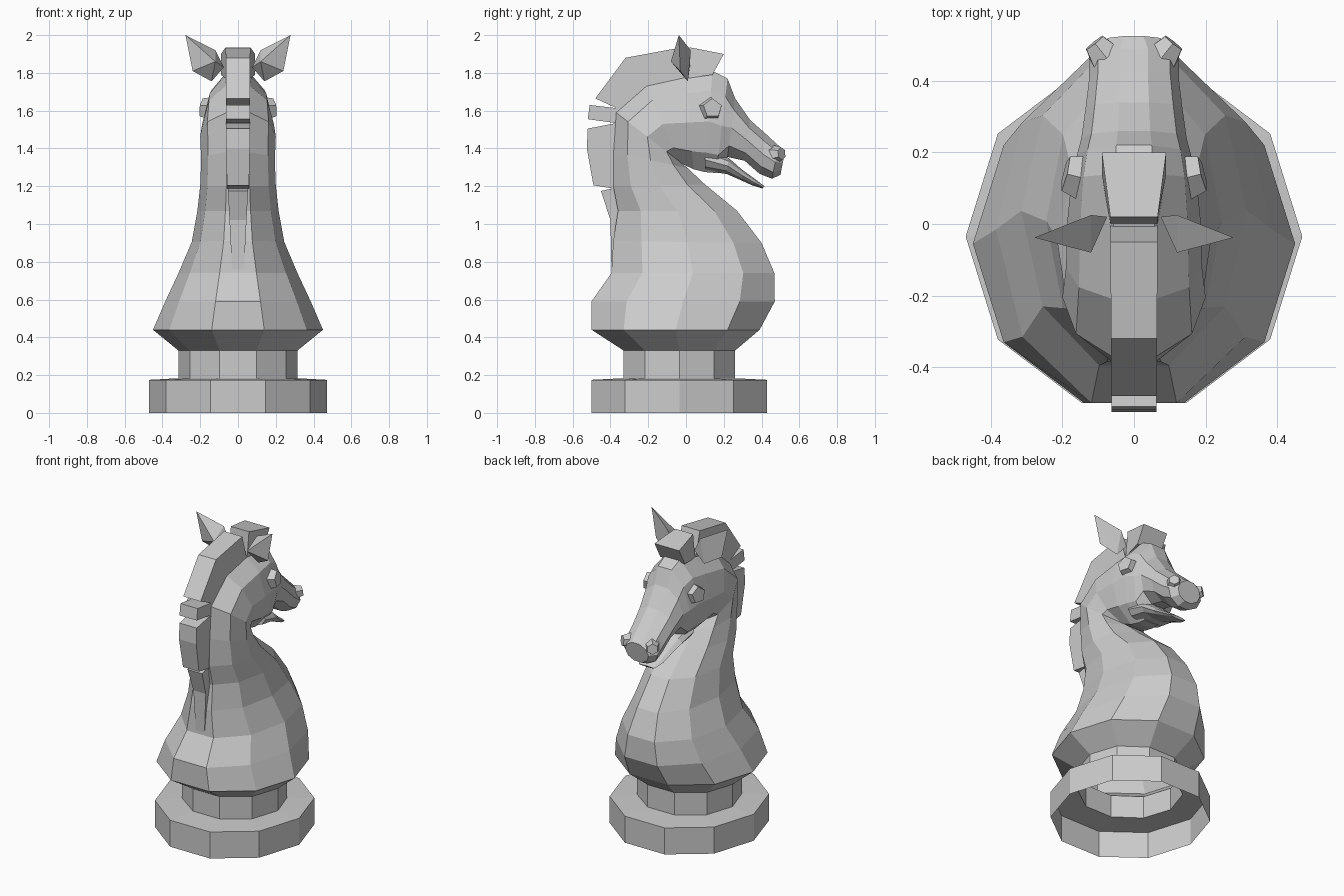
import bpy, bmesh
from math import pi, sin, cos, radians
from mathutils import Vector, Matrix

if "Cube" in bpy.data.objects:
    bpy.data.objects.remove(bpy.data.objects["Cube"])


def finish(bm, name, mirror=False):
    bmesh.ops.recalc_face_normals(bm, faces=bm.faces)
    me = bpy.data.meshes.new(name)
    bm.to_mesh(me)
    bm.free()
    ob = bpy.data.objects.new(name, me)
    bpy.context.collection.objects.link(ob)
    if mirror:
        m = ob.modifiers.new("mirror", 'MIRROR')
        m.use_mirror_merge = False
    return ob


def skin(name, rings, cap_start=True, cap_end=True):
    """Join successive rings of points with quads."""
    bm = bmesh.new()
    vs = [[bm.verts.new(p) for p in r] for r in rings]
    n = len(vs[0])
    for a, b in zip(vs, vs[1:]):
        for i in range(n):
            j = (i + 1) % n
            bm.faces.new((a[i], a[j], b[j], b[i]))
    if cap_start:
        bm.faces.new(vs[0][::-1])
    if cap_end:
        bm.faces.new(vs[-1])
    return finish(bm, name)


def section(back, front, w):
    """Ten-sided section spanning back (y,z) to front (y,z), half width w."""
    pts = []
    for k in range(10):
        a = radians(-72 + 36 * k)
        t = (sin(a) / cos(radians(18)) + 1) / 2
        pts.append((w * cos(a),
                    back[0] + (front[0] - back[0]) * t,
                    back[1] + (front[1] - back[1]) * t))
    return pts


def strip(name, cuts):
    """Block lofted through (outer y, z, inner y, z, half width) cuts."""
    return skin(name, [[(-w, oy, oz), (w, oy, oz), (w, iy, iz), (-w, iy, iz)]
                       for oy, oz, iy, iz, w in cuts])


# Hollow base with stem
skin("base", [section((b, z), (f, z), w) for b, f, z, w in (
    (-.5, .43, 0, .47), (-.5, .43, .175, .47),
    (-.34, .27, .183, .325), (-.33, .26, .183, .315), (-.33, .26, .33, .315))],
    False, False)

# Body, neck and upper head in one bent loft
skin("body_and_head", [section(*s) for s in (
    ((-.33, .33), (.26, .33), .315),
    ((-.5, .44), (.39, .44), .45),
    ((-.5, .59), (.47, .59), .385),
    ((-.395, .74), (.468, .74), .315),
    ((-.385, .91), (.40, .90), .245),
    ((-.36, 1.07), (.27, 1.07), .215),
    ((-.385, 1.20), (.10, 1.21), .20),
    ((-.385, 1.38), (.01, 1.295), .195),
    ((-.37, 1.59), (-.04, 1.335), .20),
    ((-.21, 1.735), (-.035, 1.325), .19),
    ((.0, 1.785), (.04, 1.29), .185),
    ((.14, 1.81), (.10, 1.275), .175),
    ((.22, 1.77), (.16, 1.27), .16),
    ((.26, 1.665), (.22, 1.355), .147),
    ((.34, 1.55), (.31, 1.335), .135),
    ((.425, 1.475), (.39, 1.265), .125),
    ((.49, 1.415), (.455, 1.24), .125),
    ((.525, 1.39), (.50, 1.26), .085))], False, True)

# Lower jaw
skin("lower_jaw", [section(*s) for s in (
    ((.10, 1.40), (.10, 1.28), .13),
    ((.225, 1.35), (.215, 1.265), .125),
    ((.30, 1.285), (.29, 1.232), .10),
    ((.37, 1.235), (.35, 1.205), .085),
    ((.415, 1.2), (.405, 1.188), .055))])

# Mane blocks
strip("forelock", [(.02, 1.935, .0, 1.77, .066), (.2, 1.9, .14, 1.79, .09)])
strip("mane_crest", [(-.05, 1.93, .0, 1.76, .066), (-.32, 1.88, -.2, 1.71, .064),
                     (-.48, 1.665, -.34, 1.6, .063)])
strip("mane_middle", [(-.51, 1.63, -.34, 1.61, .063), (-.52, 1.555, -.34, 1.53, .063)])
strip("mane_lower", [(-.52, 1.505, -.34, 1.54, .063), (-.525, 1.4, -.34, 1.4, .063),
                     (-.49, 1.205, -.34, 1.18, .058)])
strip("mane_tail", [(-.45, 1.175, -.33, 1.2, .053), (-.40, 1.02, -.33, 1.05, .045),
                    (-.395, .76, -.35, .76, .032)])

# Ears
bm = bmesh.new()
for p in ((.278, -.038, 2.0), (.12, .025, 1.92), (.075, .02, 1.83), (.14, .01, 1.755),
          (.24, -.03, 1.81), (.12, -.08, 1.86)):
    bm.verts.new(p)
bmesh.ops.convex_hull(bm, input=bm.verts)
finish(bm, "ears", True)


def facing_disc(name, sides, r1, r2, depth, loc, direction):
    """Mirrored tapered disc pointing along a direction."""
    bm = bmesh.new()
    rot = Vector(direction).to_track_quat('Z', 'Y').to_matrix().to_4x4()
    bmesh.ops.create_cone(bm, cap_ends=True, segments=sides, radius1=r1,
                          radius2=r2, depth=depth, matrix=Matrix.Translation(loc) @ rot)
    finish(bm, name, True)


# Eyes and nostrils
facing_disc("eyes", 5, .066, .052, .05, (.168, .135, 1.61), (1, .25, .12))
facing_disc("nostrils", 6, .05, .034, .05, (.095, .487, 1.37), (.6, .75, .1))
